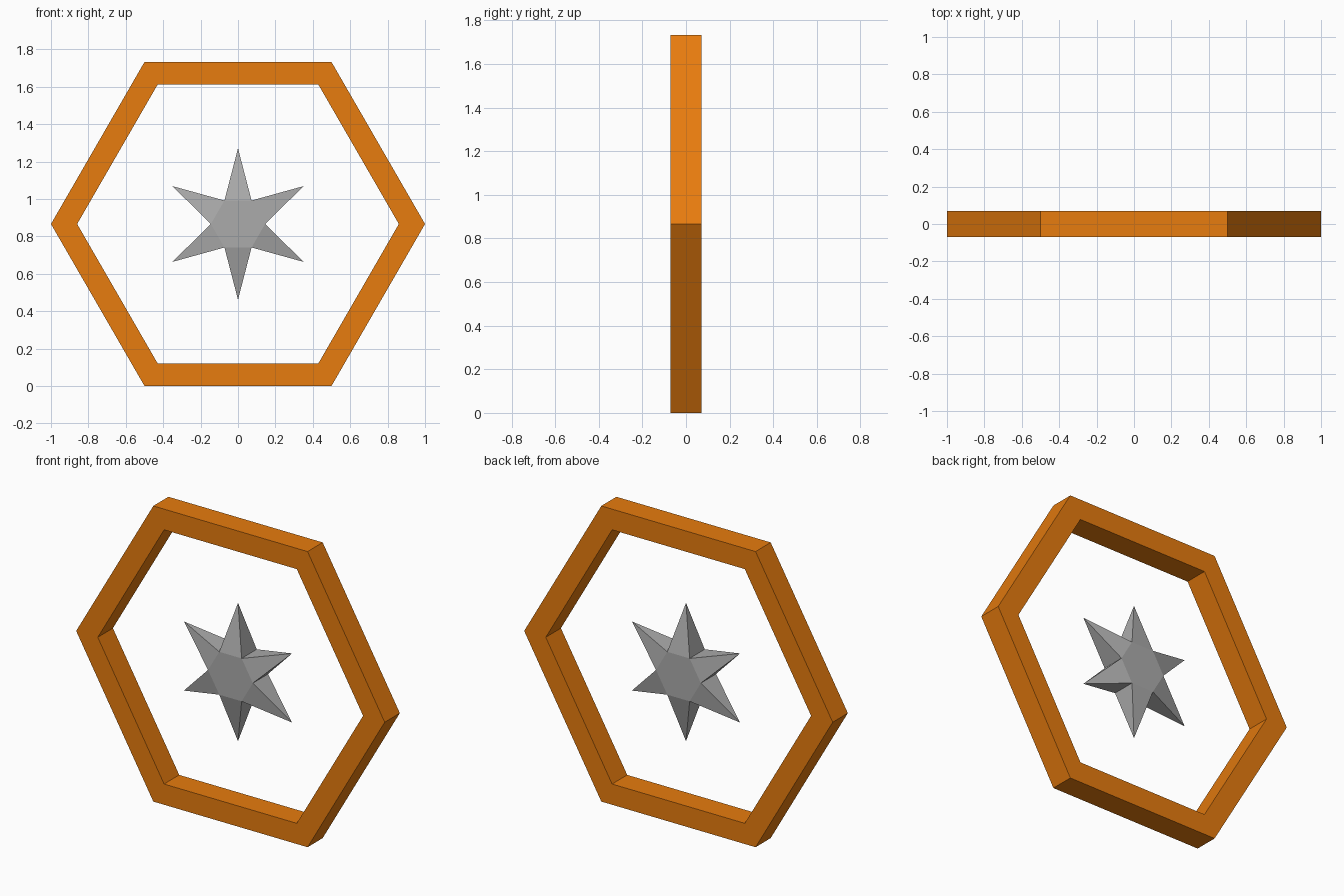
import bpy, bmesh, math
from mathutils import Vector

if "Cube" in bpy.data.objects:
    bpy.data.objects.remove(bpy.data.objects["Cube"])

CZ = math.sqrt(3) / 2   # height of the centre
HALF = 0.07             # half depth of frame and star


def material(name, rgb):
    m = bpy.data.materials.new(name)
    m.diffuse_color = (*rgb, 1.0)
    m.use_nodes = True
    m.node_tree.nodes["Principled BSDF"].inputs["Base Color"].default_value = m.diffuse_color
    return m


def ring(bm, radius, y):
    """Six vertices of an upright hexagon with corners to the left and right."""
    return [bm.verts.new((radius * math.cos(k * math.pi / 3), y,
                          radius * math.sin(k * math.pi / 3))) for k in range(6)]


def bridge(bm, a, b):
    return [bm.faces.new((a[k], a[(k + 1) % 6], b[(k + 1) % 6], b[k])) for k in range(6)]


def finish(bm, name, mat):
    bmesh.ops.recalc_face_normals(bm, faces=bm.faces[:])
    me = bpy.data.meshes.new(name)
    bm.to_mesh(me)
    bm.free()
    me.materials.append(mat)
    ob = bpy.data.objects.new(name, me)
    ob.location.z = CZ
    bpy.context.collection.objects.link(ob)
    return ob


# Hexagonal frame: four rings bridged into a closed loop
bm = bmesh.new()
loops = [ring(bm, r, y) for r, y in ((1, -HALF), (1, HALF), (0.86, HALF), (0.86, -HALF))]
for i in range(4):
    bridge(bm, loops[i], loops[(i + 1) % 4])
finish(bm, "hexagon_frame", material("orange", (0.80, 0.20, 0.0044)))

# Six-pointed star: hexagonal core with each side pulled out to a point
bm = bmesh.new()
front, back = ring(bm, 0.145, -HALF), ring(bm, 0.145, HALF)
sides = bridge(bm, front, back)
bm.faces.new(front)
bm.faces.new(back)
tips = bmesh.ops.poke(bm, faces=sides)["verts"]
for v in tips:
    v.co = Vector((v.co.x, 0, v.co.z)).normalized() * 0.405
finish(bm, "star", material("grey", (0.41, 0.41, 0.41)))
